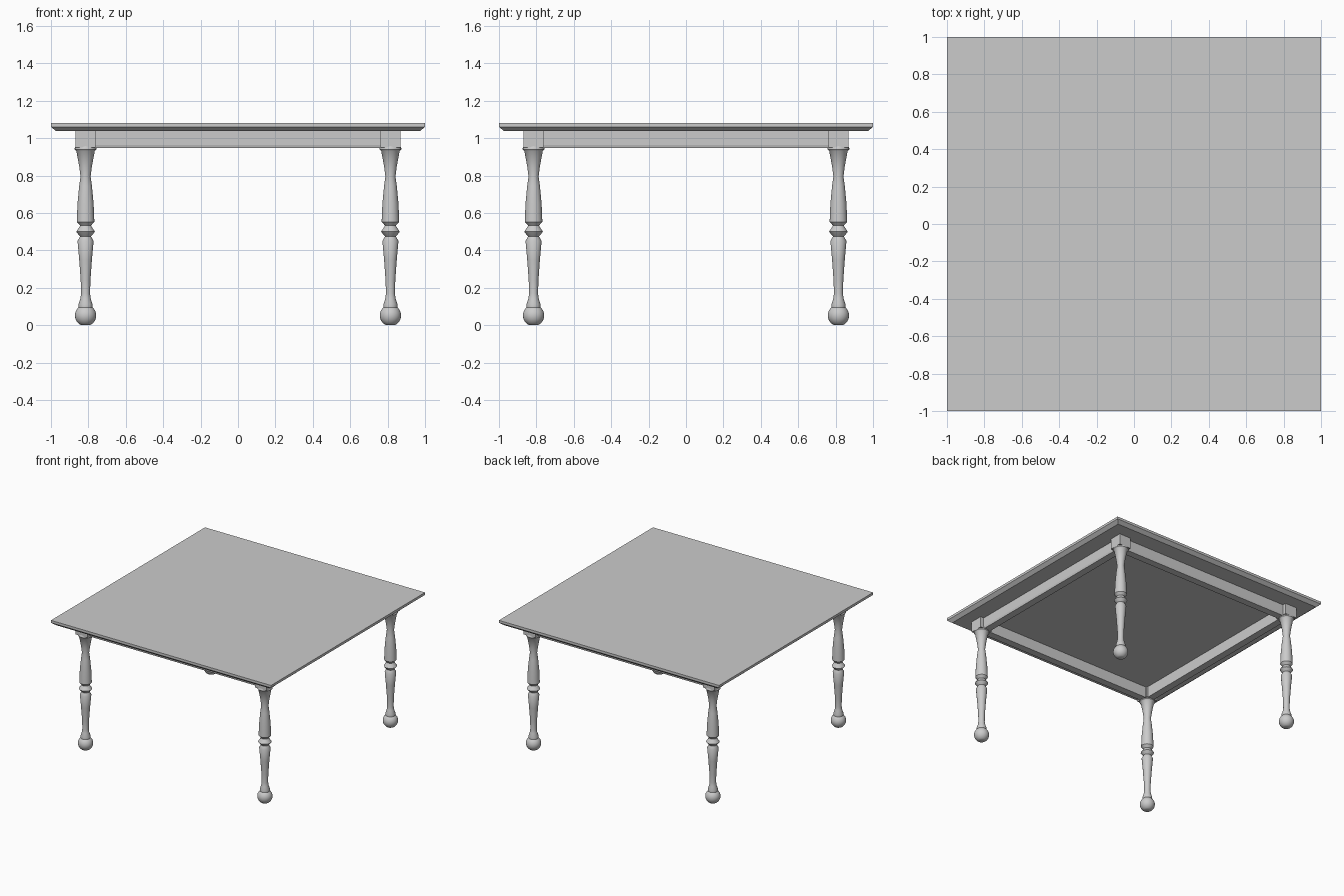
import bpy, bmesh, math

if "Cube" in bpy.data.objects:
    bpy.data.objects.remove(bpy.data.objects["Cube"])

LEG = 0.815      # leg centre distance from the middle
TOP_Z = 1.037    # underside of the tabletop


def finish(name, bm, smooth=None):
    bmesh.ops.recalc_face_normals(bm, faces=bm.faces)
    me = bpy.data.meshes.new(name)
    bm.to_mesh(me)
    bm.free()
    ob = bpy.data.objects.new(name, me)
    bpy.context.collection.objects.link(ob)
    if smooth:
        bpy.ops.object.select_all(action='DESELECT')
        ob.select_set(True)
        bpy.context.view_layer.objects.active = ob
        bpy.ops.object.shade_smooth_by_angle(angle=math.radians(smooth))
    return ob


def rings(bm, profile, sides, turn=0.0, closed=False):
    """Stack regular polygons of (radius, z), capped or closed into a loop."""
    loops = []
    for r, z in profile:
        loops.append([bm.verts.new((r * math.cos(turn + math.tau * i / sides),
                                    r * math.sin(turn + math.tau * i / sides), z))
                      for i in range(sides)])
    pairs = list(zip(loops, loops[1:]))
    if closed:
        pairs.append((loops[-1], loops[0]))
    else:
        bm.faces.new(loops[0])
        bm.faces.new(loops[-1])
    for a, b in pairs:
        for i in range(sides):
            j = (i + 1) % sides
            bm.faces.new((a[i], a[j], b[j], b[i]))


def square(name, profile, closed=False):
    """Square part from (half width, z) pairs."""
    bm = bmesh.new()
    rings(bm, [(h * math.sqrt(2), z) for h, z in profile], 4, math.pi / 4, closed)
    return finish(name, bm)


# Tabletop with chamfered lower edge
square("tabletop", [(0.972, TOP_Z), (1.0, 1.06), (1.0, 1.08)])

# Mitred apron frame with a small moulding along its bottom edge
square("apron", [(0.775, TOP_Z), (0.838, TOP_Z), (0.838, 0.963),
                 (0.834, 0.947), (0.775, 0.947)], closed=True)

# Turned leg: ball foot, then the spindle profile up to the collar
BALL_R, BALL_Z = 0.057, 0.052
foot = []
for k in range(13):
    a = math.radians(-66 + k * 116 / 12)
    foot.append((BALL_R * math.cos(a), BALL_Z + BALL_R * math.sin(a)))
foot = [(r, z - foot[0][1]) for r, z in foot]
spindle = [(0.037, 0.113), (0.028, 0.14), (0.024, 0.17), (0.026, 0.24),
           (0.034, 0.35), (0.043, 0.45), (0.029, 0.475), (0.040, 0.487),
           (0.050, 0.50), (0.040, 0.515), (0.029, 0.532), (0.047, 0.553),
           (0.043, 0.65), (0.034, 0.745), (0.027, 0.795), (0.034, 0.85),
           (0.049, 0.93), (0.058, 0.94), (0.058, 0.947), (0.053, 0.957)]

for fy, side_y in (("front", -1), ("back", 1)):
    for fx, side_x in (("left", -1), ("right", 1)):
        bm = bmesh.new()
        rings(bm, foot + spindle, 24)
        leg = finish(f"{fy}_{fx}_leg", bm, 35)
        # Square block joining leg to apron
        block = square(f"{fy}_{fx}_leg_block", [(0.053, 0.95), (0.053, TOP_Z)])
        for ob in (leg, block):
            ob.location = (side_x * LEG, side_y * LEG, 0)
